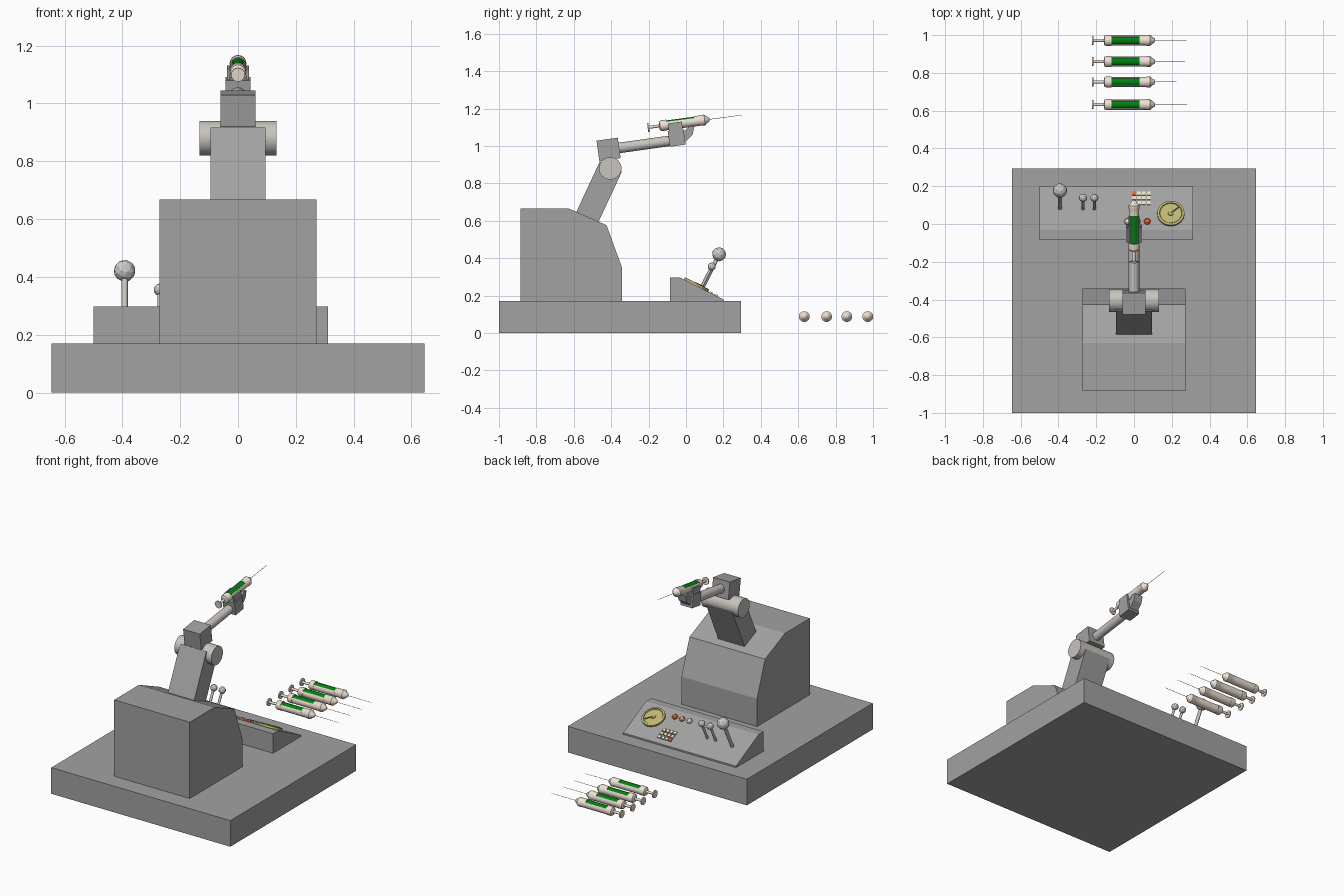
import bpy, bmesh
from math import radians, sin, cos, pi, atan2
from mathutils import Matrix

if "Cube" in bpy.data.objects:
    bpy.data.objects.remove(bpy.data.objects["Cube"])


def material(name, r, g, b):
    m = bpy.data.materials.new(name)
    m.diffuse_color = (r, g, b, 1)
    m.use_nodes = True
    m.node_tree.nodes["Principled BSDF"].inputs["Base Color"].default_value = m.diffuse_color
    return m


BODY = material("dark_grey", 0.36, 0.36, 0.36)
CREAM = material("cream", 0.85, 0.75, 0.65)
GREEN = material("green", 0.0, 0.22, 0.005)
STEEL = material("steel", 0.58, 0.55, 0.51)
KNOB = material("knob", 0.6, 0.6, 0.6)
GOLD = material("gold", 0.52, 0.47, 0.17)
DARK = material("dark_olive", 0.14, 0.12, 0.05)
RED = material("red", 0.95, 0.12, 0.03)
ORANGE = material("orange", 0.9, 0.33, 0.15)
KEY = material("key", 0.8, 0.77, 0.58)


def finish(bm, name, matrix=Matrix(), mat=BODY, smooth=False):
    bmesh.ops.recalc_face_normals(bm, faces=bm.faces)
    me = bpy.data.meshes.new(name)
    bm.to_mesh(me)
    bm.free()
    ob = bpy.data.objects.new(name, me)
    bpy.context.collection.objects.link(ob)
    ob.matrix_world = matrix
    me.materials.append(mat)
    if smooth:
        bpy.context.view_layer.objects.active = ob
        ob.select_set(True)
        bpy.ops.object.shade_smooth_by_angle(angle=radians(35))
        ob.select_set(False)
    return ob


def place(x, y, z, tilt=0.0):
    return Matrix.Translation((x, y, z)) @ Matrix.Rotation(tilt, 4, 'X')


def box(name, size, matrix, mat=BODY):
    bm = bmesh.new()
    bmesh.ops.create_cube(bm, size=1)
    bmesh.ops.scale(bm, vec=size, verts=bm.verts)
    return finish(bm, name, matrix, mat)


def extrude_x(name, profile, x0, x1, mat=BODY):
    bm = bmesh.new()
    a = [bm.verts.new((x0, y, z)) for y, z in profile]
    b = [bm.verts.new((x1, y, z)) for y, z in profile]
    bm.faces.new(a)
    bm.faces.new(b)
    for i in range(len(a)):
        j = (i + 1) % len(a)
        bm.faces.new((a[i], a[j], b[j], b[i]))
    return finish(bm, name, Matrix(), mat)


def lathe(name, profile, matrix, mat, n=16, start=0.0, end=360.0):
    """Revolve (x, radius) points about local x; angle 0 points up."""
    bm = bmesh.new()
    full = end - start >= 360
    rings = []
    for i in range(n if full else n + 1):
        a = radians(start + (end - start) * i / n)
        rings.append([bm.verts.new((x, r * sin(a), r * cos(a))) for x, r in profile])
    m = len(profile)
    for i in range(n):
        p, q = rings[i], rings[(i + 1) % len(rings)]
        for k in range(m - 1 if full else m):
            l = (k + 1) % m
            bm.faces.new((p[k], p[l], q[l], q[k]))
    if full:
        bm.faces.new([r[0] for r in rings])
        bm.faces.new([r[-1] for r in rings])
    else:
        bm.faces.new(rings[0])
        bm.faces.new(rings[-1])
    return finish(bm, name, matrix, mat, True)


UP = Matrix.Rotation(-pi / 2, 4, 'Y')      # local x -> z
FORWARD = Matrix.Rotation(pi / 2, 4, 'Z')  # local x -> y


def syringe(name, matrix):
    lathe(name + "_plunger", [(-.222, .024), (-.214, .024), (-.214, .008), (-.15, .008)], matrix, CREAM)
    lathe(name + "_back_collar", [(-.16, .016), (-.155, .026), (-.145, .029), (-.12, .029)], matrix, CREAM)
    lathe(name + "_liquid", [(-.121, .0245), (.031, .0245)], matrix, GREEN)
    lathe(name + "_barrel_shell", [(-.121, .0275), (.031, .0275), (.031, .0243), (-.121, .0243)],
          matrix, CREAM, 14, 52, 308)
    lathe(name + "_nose", [(.03, .0275), (.065, .0275), (.068, .029), (.085, .029), (.097, .018),
                           (.108, .012), (.112, .005)], matrix, CREAM)
    lathe(name + "_needle", [(.108, .0014), (.27, .0012), (.287, .0005)], matrix, STEEL, 6)


# base plinth and stepped housing
box("base", (1.29, 1.295, 0.17), place(0, -0.3525, 0.085))
extrude_x("housing", [(-.885, .165), (-.885, .667), (-.63, .667), (-.425, .577), (-.342, .35), (-.342, .165)],
          -0.272, 0.272)

# arm: lower link, shoulder drum, elbow block, forearm
box("lower_arm", (0.19, 0.13, 0.37), place(0, -0.480, 0.722, radians(-25)))
lathe("shoulder_drum", [(-.133, .06), (.133, .06)], place(0, -0.405, 0.88), STEEL, 32)
T = radians(8)
box("elbow_block", (0.12, 0.115, 0.11), place(0, -0.414, 0.982, T))
lathe("forearm", [(0, .028), (.32, .028)], place(0, -0.39, 0.985, T) @ FORWARD, STEEL, 24)

# wrist clamp holding the syringe
box("wrist_block", (0.085, 0.085, 0.085), place(0, -0.05, 1.044, T))
for s, side in ((-1, "left"), (1, "right")):
    box("clamp_cheek_" + side, (0.01, 0.075, 0.055), place(s * 0.033, -0.056, 1.098, T))
extrude_x("clamp_hook", [(-.02, 1.02), (.0, 1.025), (.035, 1.06), (.045, 1.105), (.02, 1.108), (.0, 1.085),
                         (-.02, 1.08)], -0.03, 0.03)
syringe("arm_syringe", place(0, 0.015, 1.128, radians(7.5)) @ FORWARD)

# spare syringes lying in a row
for i, y in enumerate((.632, .752, .86, .972)):
    syringe("spare_syringe_%d" % (i + 1), place(0, y, 0.088))

# sloped control console
extrude_x("console", [(-.085, .165), (-.085, .297), (-.033, .297), (.2, .18), (.2, .165)], -0.5, 0.312)
SLOPE = atan2(.117, .233)


def on_panel(x, y):
    return place(x, y, .297 - (y + .033) * .117 / .233, -SLOPE)


# levers with round knobs
for i, (x, y, length, knob, stem) in enumerate(((-.392, .085, .205, .038, .011),
                                               (-.27, .08, .129, .022, .008),
                                               (-.21, .08, .129, .022, .008))):
    name = "lever_%d" % (i + 1)
    frame = on_panel(x, y)
    lathe(name + "_stem", [(-.01, stem), (length, stem)], frame @ UP, STEEL, 12)
    bm = bmesh.new()
    bmesh.ops.create_icosphere(bm, subdivisions=2, radius=knob)
    finish(bm, name + "_knob", frame @ Matrix.Translation((0, 0, length)), KNOB)

# dial gauge with pointer
dial = on_panel(.195, .053)
lathe("dial_rim", [(-.005, .072), (.012, .072), (.014, .068), (.014, .06), (.008, .058)], dial @ UP, GOLD, 32)
lathe("dial_face", [(.007, .059), (.01, .057)], dial @ UP, GOLD, 32)
lathe("dial_hub", [(.008, .016), (.015, .014)], dial @ UP, GOLD, 16)
box("dial_pointer", (0.055, 0.007, 0.004), dial @ Matrix.Rotation(radians(40), 4, 'Z')
    @ Matrix.Translation((.026, 0, .014)), DARK)

# round buttons
for i, (x, mat) in enumerate(((-.035, KEY), (.018, ORANGE), (.07, RED))):
    lathe("button_%d" % (i + 1), [(-.005, .017), (.008, .017), (.013, .011)], on_panel(x, .012) @ UP, mat, 16)

# keypad, one key is red
for c in range(4):
    for r in range(3):
        box("key_%d_%d" % (c, r), (.02, .02, .014), on_panel(c * .026, .16 - r * .025),
            RED if c == r == 0 else KEY)
